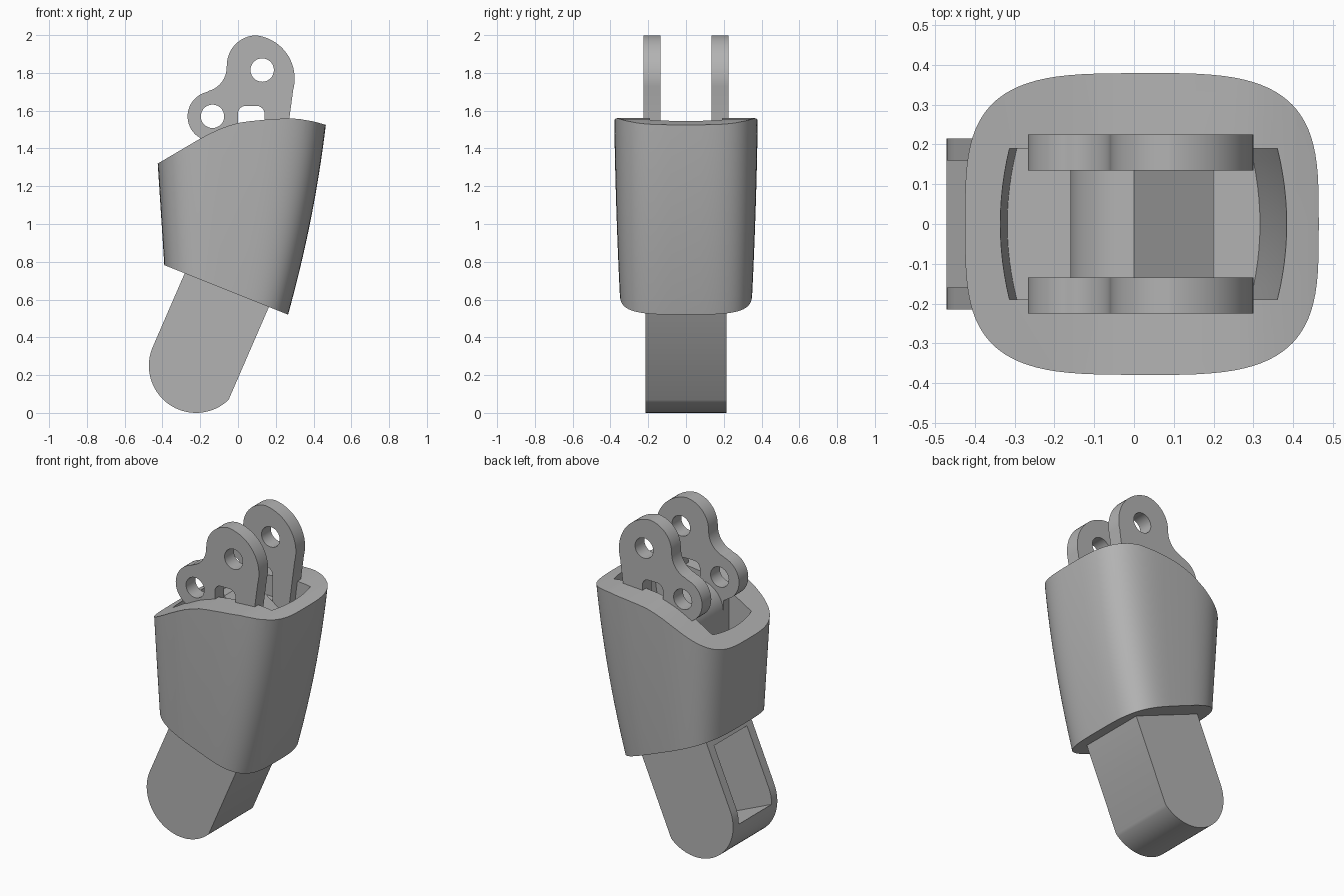
import bpy, bmesh, math
from math import cos, sin, radians, copysign

cube = bpy.data.objects.get("Cube")
if cube:
    bpy.data.objects.remove(cube, do_unlink=True)

grey = bpy.data.materials.new("matte grey")
grey.use_nodes = True
grey.diffuse_color = (0.45, 0.45, 0.45, 1)
grey.node_tree.nodes["Principled BSDF"].inputs["Base Color"].default_value = (0.45, 0.45, 0.45, 1)


def loft(name, rings):
    """Closed solid through matching rings of 3D points."""
    bm = bmesh.new()
    rows = [[bm.verts.new(p) for p in ring] for ring in rings]
    n = len(rows[0])
    for low, high in zip(rows, rows[1:]):
        for i in range(n):
            j = (i + 1) % n
            bm.faces.new((low[i], low[j], high[j], high[i]))
    bm.faces.new(rows[0][::-1])
    bm.faces.new(rows[-1])
    bmesh.ops.recalc_face_normals(bm, faces=bm.faces)
    mesh = bpy.data.meshes.new(name)
    bm.to_mesh(mesh)
    bm.free()
    mesh.materials.append(grey)
    obj = bpy.data.objects.new(name, mesh)
    bpy.context.collection.objects.link(obj)
    return obj


def prism(name, outline, y0, y1):
    """Front outline of (x, z) points extruded along y."""
    return loft(name, [[(x, y, z) for x, z in outline] for y in (y0, y1)])


def arc(cx, cz, r, start, end, steps=20):
    angles = [radians(start + (end - start) * i / steps) for i in range(steps + 1)]
    return [(cx + r * cos(a), cz + r * sin(a)) for a in angles]


def activate(obj):
    bpy.ops.object.select_all(action='DESELECT')
    bpy.context.view_layer.objects.active = obj
    obj.select_set(True)


def cut(obj, cutter, operation='DIFFERENCE'):
    cutter.hide_render = True
    mod = obj.modifiers.new("cut", 'BOOLEAN')
    mod.operation, mod.solver, mod.object = operation, 'EXACT', cutter
    activate(obj)
    bpy.ops.object.modifier_apply(modifier=mod.name)
    bpy.data.objects.remove(cutter, do_unlink=True)


def smooth(obj):
    activate(obj)
    bpy.ops.object.shade_smooth_by_angle(angle=radians(30))


# Side positions of the sleeve at a given height
def left_x(z):
    return -0.39 - 0.035 * (z - 0.78) / 0.54


def right_x(z):
    t = (z - 0.52) / 1.005
    return 0.265 + 0.2 * t + 0.08 * t * (1 - t)


def sleeve_ring(z, n=96, power=3.5):
    t = (z - 0.52) / 1.04
    mid, a = (left_x(z) + right_x(z)) / 2, (right_x(z) - left_x(z)) / 2
    b = 0.345 + 0.035 * t + 0.02 * t * (1 - t)
    ring = []
    for i in range(n):
        c, s = cos(math.tau * i / n), sin(math.tau * i / n)
        ring.append((mid + a * copysign(abs(c) ** (2 / power), c),
                     b * copysign(abs(s) ** (2 / power), s), z))
    return ring


def cavity_ring(z, half=0.19, bulge=0.024, n=12):
    ys = [half * (2 * i / n - 1) for i in range(n + 1)]
    bow = [bulge * (1 - (y / half) ** 2) for y in ys]
    right = [(right_x(z) - 0.107 + b, y, z) for y, b in zip(ys, bow)]
    left = [(left_x(z) + 0.116 - b, y, z) for y, b in zip(ys, bow)]
    return right + left[::-1]


# Sleeve: lofted body trimmed to a slanted base and a wavy rim
heights = [0.45 + 0.1 * i for i in range(13)]
sleeve = loft("sleeve", [sleeve_ring(z) for z in heights])
rim = [(0.6, 1.485), (0.465, 1.525), (0.4, 1.543), (0.33, 1.555), (0.27, 1.56), (0.15, 1.553),
       (0.06, 1.544), (0, 1.535), (-0.05, 1.52), (-0.1, 1.502), (-0.15, 1.478),
       (-0.2, 1.452), (-0.6, 1.217)]
cut(sleeve, prism("trim_cutter", rim + [(-0.6, 0.866), (0.6, 0.386)], -0.6, 0.6), 'INTERSECT')
cut(sleeve, loft("cavity_cutter", [cavity_ring(1.1 + 0.1 * i) for i in range(7)]))
smooth(sleeve)

# Leg: tilted round-ended bar, hollowed from its outer side
AX, AZ = 0.398, 0.917


def leg_point(across, along):
    return (-0.222 + across * AZ + along * AX, 0.25 - across * AX + along * AZ)


end = [leg_point(x, s) for x, s in arc(0, 0, 0.25, 180, 337, 36)]
leg = prism("leg", end + [leg_point(0.23, 0.6), leg_point(-0.25, 0.6)], -0.215, 0.215)
pocket = [leg_point(*p) for p in ((-0.4, -0.1), (0.17, -0.1), (0.17, 0.37), (-0.4, 0.37))]
cut(leg, prism("pocket_cutter", pocket, -0.16, 0.16))
smooth(leg)

# Hinge plates: two-lobed lugs with pin holes and a rounded slot
lug = (arc(-0.135, 1.57, 0.132, 240, 103) + arc(-0.19, 1.83, 0.13, -75, 0)
       + arc(0.1, 1.84, 0.159, 178, 95) + arc(0.07, 1.77, 0.23, 84, -15)
       + [(0.272, 1.56), (0.21, 1.08), (-0.16, 1.08), (-0.16, 1.43)])
slot = (arc(0.1, 1.585, 0.04, 0, 90, 8) + arc(0.04, 1.585, 0.04, 90, 180, 8)
        + [(0, 1.42), (0.14, 1.42)])
for side, y0 in (("front", -0.225), ("back", 0.135)):
    plate = prism(side + "_hinge_plate", lug, y0, y0 + 0.09)
    for cx, cz in ((0.128, 1.815), (-0.135, 1.57)):
        cut(plate, prism("pin_cutter", arc(cx, cz, 0.062, 0, 348.75, 31), y0 - 0.1, y0 + 0.2))
    cut(plate, prism("slot_cutter", slot, y0 - 0.1, y0 + 0.2))
    smooth(plate)

# Spacer block between the plates, rounded on one side and sloped on the other
block = arc(0, 1.36, 0.16, 180, 90) + [(0.2, 1.38), (0.2, 1.08), (-0.16, 1.08)]
smooth(prism("spacer_block", block, -0.135, 0.135))
